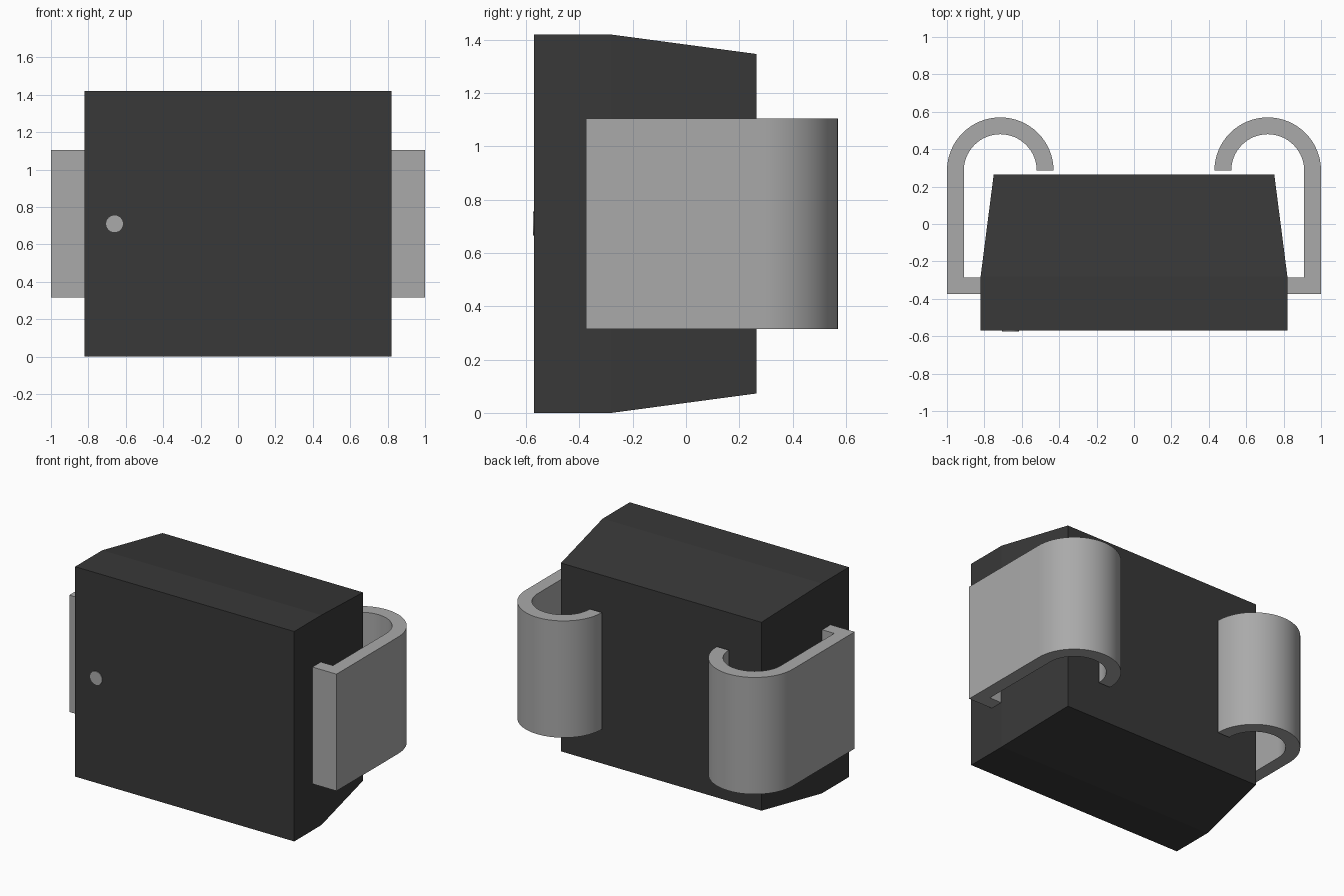
import bpy, bmesh
from math import sin, cos, pi, radians

cube = bpy.data.objects.get("Cube")
if cube:
    bpy.data.objects.remove(cube, do_unlink=True)


def make_material(name, value):
    mat = bpy.data.materials.new(name)
    mat.use_nodes = True
    colour = (value, value, value, 1)
    mat.diffuse_color = colour
    mat.node_tree.nodes["Principled BSDF"].inputs["Base Color"].default_value = colour
    return mat


def add_object(name, bm, mat):
    bmesh.ops.recalc_face_normals(bm, faces=bm.faces)
    mesh = bpy.data.meshes.new(name)
    bm.to_mesh(mesh)
    bm.free()
    mesh.materials.append(mat)
    obj = bpy.data.objects.new(name, mesh)
    bpy.context.collection.objects.link(obj)
    return obj


charcoal = make_material("charcoal plastic", 0.04)
metal = make_material("grey metal", 0.40)

MID_Z = 0.71

# Body: straight front half, tapered back half
bm = bmesh.new()
rings = []
for y, half_x, half_z in ((-0.57, 0.82, 0.71), (-0.28, 0.82, 0.71), (0.265, 0.75, 0.637)):
    rings.append([bm.verts.new((sx * half_x, y, MID_Z + sz * half_z))
                  for sx, sz in ((-1, -1), (1, -1), (1, 1), (-1, 1))])
for a, b in zip(rings, rings[1:]):
    for i in range(4):
        j = (i + 1) % 4
        bm.faces.new((a[i], a[j], b[j], b[i]))
bm.faces.new(rings[0])
bm.faces.new(rings[-1])
add_object("body", bm, charcoal)

# Lead: bent strip profile in plan, extruded upwards
LOW, HIGH = 0.315, 1.105
CX, CY, OUTER, INNER = 0.715, 0.285, 0.285, 0.195
STEPS = 32


def arc(radius):
    return [(CX + radius * cos(pi * i / STEPS), CY + radius * sin(pi * i / STEPS))
            for i in range(STEPS + 1)]


profile = [(0.76, -0.375), (1.0, -0.375)] + arc(OUTER)
profile += arc(INNER)[::-1] + [(0.91, -0.285), (0.76, -0.285)]

bm = bmesh.new()
base = bm.faces.new([bm.verts.new((x, y, LOW)) for x, y in profile])
top = bmesh.ops.extrude_face_region(bm, geom=[base])["geom"]
bmesh.ops.translate(bm, vec=(0, 0, HIGH - LOW),
                    verts=[v for v in top if isinstance(v, bmesh.types.BMVert)])
leads = add_object("leads", bm, metal)
mirror = leads.modifiers.new("Mirror", "MIRROR")
mirror.use_mirror_merge = False

bpy.ops.object.select_all(action="DESELECT")
leads.select_set(True)
bpy.context.view_layer.objects.active = leads
bpy.ops.object.shade_smooth_by_angle(angle=radians(30))

# Polarity dot: thin disc on the front face
bpy.ops.mesh.primitive_cylinder_add(vertices=32, radius=0.045, depth=0.008,
                                    location=(-0.66, -0.57, MID_Z),
                                    rotation=(pi / 2, 0, 0))
dot = bpy.context.object
dot.name = "polarity_dot"
dot.data.materials.append(metal)
